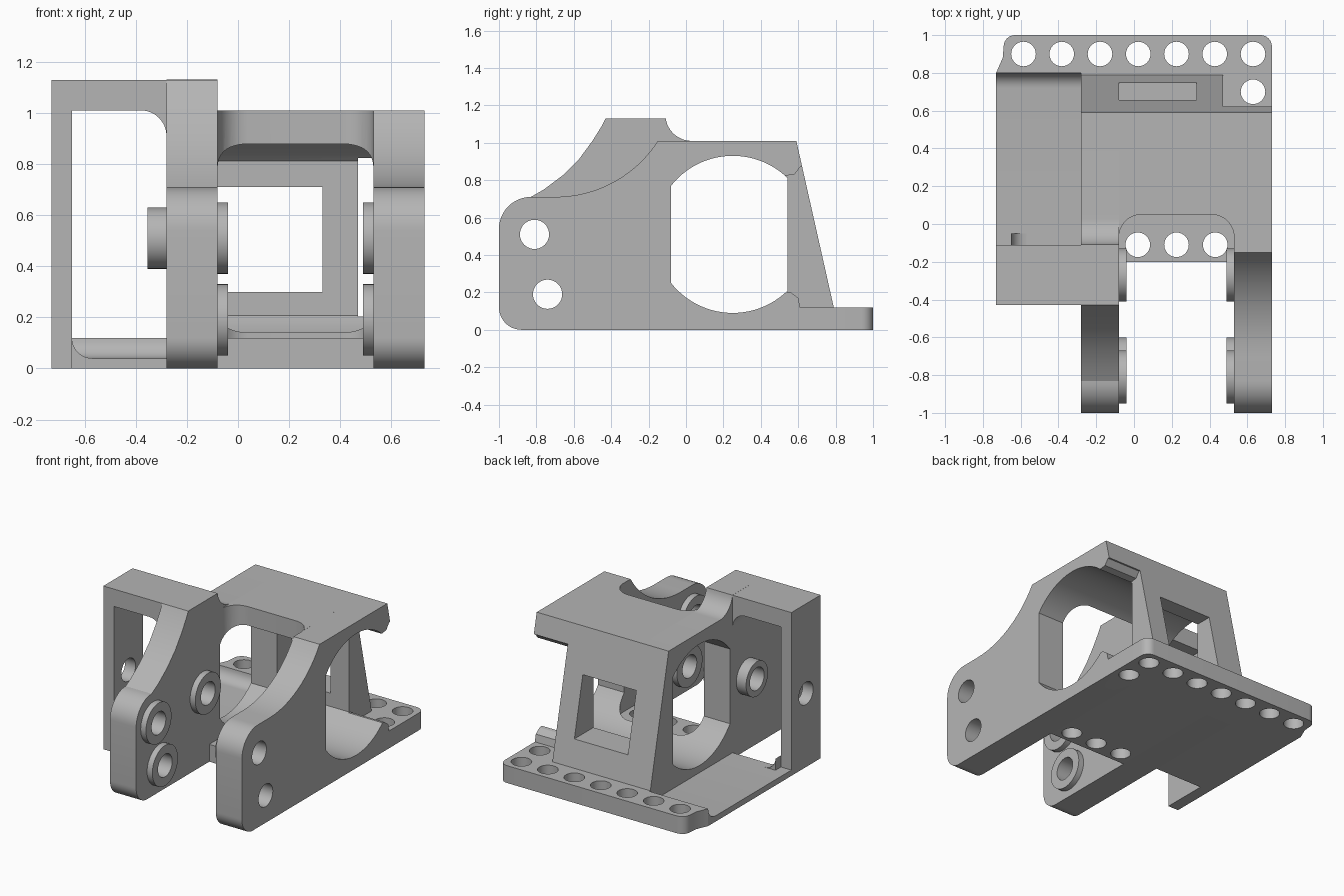
import bpy, bmesh
from math import sin, cos, radians

if "Cube" in bpy.data.objects:
    bpy.data.objects.remove(bpy.data.objects["Cube"], do_unlink=True)

grey = bpy.data.materials.new("plain_grey")
grey.use_nodes = True
grey.diffuse_color = (0.46, 0.46, 0.46, 1)
grey.node_tree.nodes["Principled BSDF"].inputs["Base Color"].default_value = (0.46, 0.46, 0.46, 1)


def arc(cx, cy, r, start, end, n=12):
    steps = [radians(start + (end - start) * i / n) for i in range(n + 1)]
    return [(cx + r * cos(a), cy + r * sin(a)) for a in steps]


def circle(cx, cy, r):
    return arc(cx, cy, r, 0, 360, 40)[:-1]


def prism(name, axis, pts, lo, hi):
    """Extrude a 2D outline along an axis (remaining axes stay in order)."""
    def place(p, d):
        return {"x": (d, p[0], p[1]), "y": (p[0], d, p[1]), "z": (p[0], p[1], d)}[axis]
    bm = bmesh.new()
    base = bm.faces.new([bm.verts.new(place(p, lo)) for p in pts])
    top = bmesh.ops.extrude_face_region(bm, geom=[base])["geom"]
    shift = place((0, 0), hi - lo)
    bmesh.ops.translate(bm, vec=shift, verts=[g for g in top if isinstance(g, bmesh.types.BMVert)])
    bmesh.ops.recalc_face_normals(bm, faces=bm.faces)
    mesh = bpy.data.meshes.new(name)
    bm.to_mesh(mesh)
    bm.free()
    mesh.materials.append(grey)
    obj = bpy.data.objects.new(name, mesh)
    bpy.context.collection.objects.link(obj)
    return obj


def box(x0, x1, z0, z1):
    return [(x0, z0), (x1, z0), (x1, z1), (x0, z1)]


cutters, parts = [], []


def cutter(axis, pts, lo, hi):
    obj = prism("cutter", axis, pts, lo, hi)
    obj.hide_render = True
    cutters.append(obj)
    return obj


def part(name, axis, pts, lo, hi, cuts=()):
    obj = prism(name, axis, pts, lo, hi)
    for c in cuts:
        mod = obj.modifiers.new("cut", "BOOLEAN")
        mod.operation, mod.solver, mod.object = "DIFFERENCE", "EXACT", c
    parts.append(obj)
    return obj


# Shared cutters: cross opening, rear window, open rear corner, front notch
opening = cutter("x", arc(0.25, 0.51, 0.42, 142, 46, 24) + arc(0.25, 0.51, 0.42, -46, -142, 24), -0.9, 0.9)
window = cutter("y", box(-0.08, 0.33, 0.30, 0.71), 0.4, 1.2)
rear_corner = cutter("x", [(0.5, 0.21), (0.56, 0.2), (0.6, 0.17), (0.61, 0.12), (0.9, 0.12),
                           (0.9, 0.87), (0.61, 0.87), (0.58, 0.83), (0.5, 0.82)], 0.47, 0.9)
notch = cutter("z", [(-0.08, -0.5), (0.53, -0.5)] + arc(0.41, -0.07, 0.12, 0, 90)
               + arc(0.04, -0.07, 0.12, 90, 180), 0.12, 1.5)

# Pivot holes run along x, mounting holes run along z
pivots = [(-0.81, 0.51), (-0.74, 0.19)]
blind = (-0.27, 0.51)
pivot_holes = [cutter("x", circle(y, z, 0.078), -0.5, 0.9) for y, z in pivots]
left_hole = cutter("x", circle(*blind, 0.078), -0.9, 0)
right_hole = cutter("x", circle(*blind, 0.078), 0.4, 0.62)
rear_holes = [cutter("z", circle(-0.585 + 0.2025 * i, 0.9, 0.065), -0.1, 0.3) for i in range(7)]
front_holes = [cutter("z", circle(x, -0.11, 0.065), -0.1, 0.3) for x in (0.02, 0.225, 0.43)]
corner_hole = cutter("z", circle(0.63, 0.7, 0.065), -0.1, 0.3)

# Side plates share the rounded nose and sloped back
back = [(0.59, 1.01), (0.79, 0.12), (0.8, 0.12), (0.8, 0)]
nose = arc(-0.88, 0.12, 0.12, 270, 180) + arc(-0.83, 0.54, 0.17, 180, 90)
left_top = [(-0.76, 0.75), (-0.66, 0.825), (-0.57, 0.915), (-0.5, 1.01), (-0.45, 1.09), (-0.43, 1.13)]
part("left_plate", "x", nose + left_top + arc(0.03, 1.15, 0.14, 188, 270) + back,
     -0.28, -0.08, [opening, left_hole] + pivot_holes)
part("right_plate", "x", nose + arc(-0.7, 1.364, 0.654, 270, 327.2) + back,
     0.53, 0.73, [opening, rear_corner, right_hole, corner_hole] + pivot_holes)

# Roof, back wall and base between the plates
part("centre_frame", "x", [(-0.2, 0), (-0.2, 0.12), (-0.14, 0.12), (-0.14, 1.01)] + back,
     -0.08, 0.53, [opening, notch, window, rear_corner] + front_holes)

# Rear mounting flange
part("rear_flange", "z", [(-0.73, 0.8), (0.73, 0.8)] + arc(0.67, 0.94, 0.06, 0, 90, 8)
     + arc(-0.63, 0.94, 0.06, 90, 180, 8) + [(-0.695, 0.88)], 0, 0.12, rear_holes)

# Thin outer floor with a curved step up to the flange
part("outer_floor", "x", [(-0.11, 0), (0.8, 0), (0.8, 0.12)] + arc(0.72, 0.12, 0.08, 0, -90, 8)
     + [(-0.11, 0.04)], -0.73, -0.28)

# Outer arm: leg and top bridge, with a curved gusset at its foot
part("outer_arm", "y", [(-0.73, 0), (-0.65, 0), (-0.65, 1.01)] + arc(-0.38, 0.91, 0.1, 90, 0)
     + [(-0.28, 1.13), (-0.73, 1.13)], -0.43, -0.11, [left_hole])
part("foot_gusset", "y", [(-0.65, 0), (-0.65, 0.12)] + arc(-0.57, 0.12, 0.08, 180, 270, 8)
     + [(-0.57, 0)], -0.11, -0.05)

# Raised bosses around the pivots
for side, lo, hi in (("left", -0.08, -0.04), ("right", 0.49, 0.53)):
    for i, (y, z) in enumerate(pivots + [blind]):
        hole = pivot_holes[i] if i < 2 else (left_hole if side == "left" else right_hole)
        part(f"{side}_boss_{i + 1}", "x", circle(y, z, 0.14), lo, hi, [hole])
part("outer_boss", "x", circle(*blind, 0.12), -0.355, -0.28, [left_hole])

# Bake the cuts, drop the cutters and smooth the curved walls
bpy.context.view_layer.update()
graph = bpy.context.evaluated_depsgraph_get()
baked = [bpy.data.meshes.new_from_object(p.evaluated_get(graph)) for p in parts]
for obj, mesh in zip(parts, baked):
    obj.modifiers.clear()
    obj.data = mesh
for c in cutters:
    bpy.data.objects.remove(c, do_unlink=True)
bpy.ops.object.select_all(action="DESELECT")
for obj in parts:
    obj.select_set(True)
bpy.context.view_layer.objects.active = parts[0]
bpy.ops.object.shade_smooth_by_angle(angle=radians(25))
